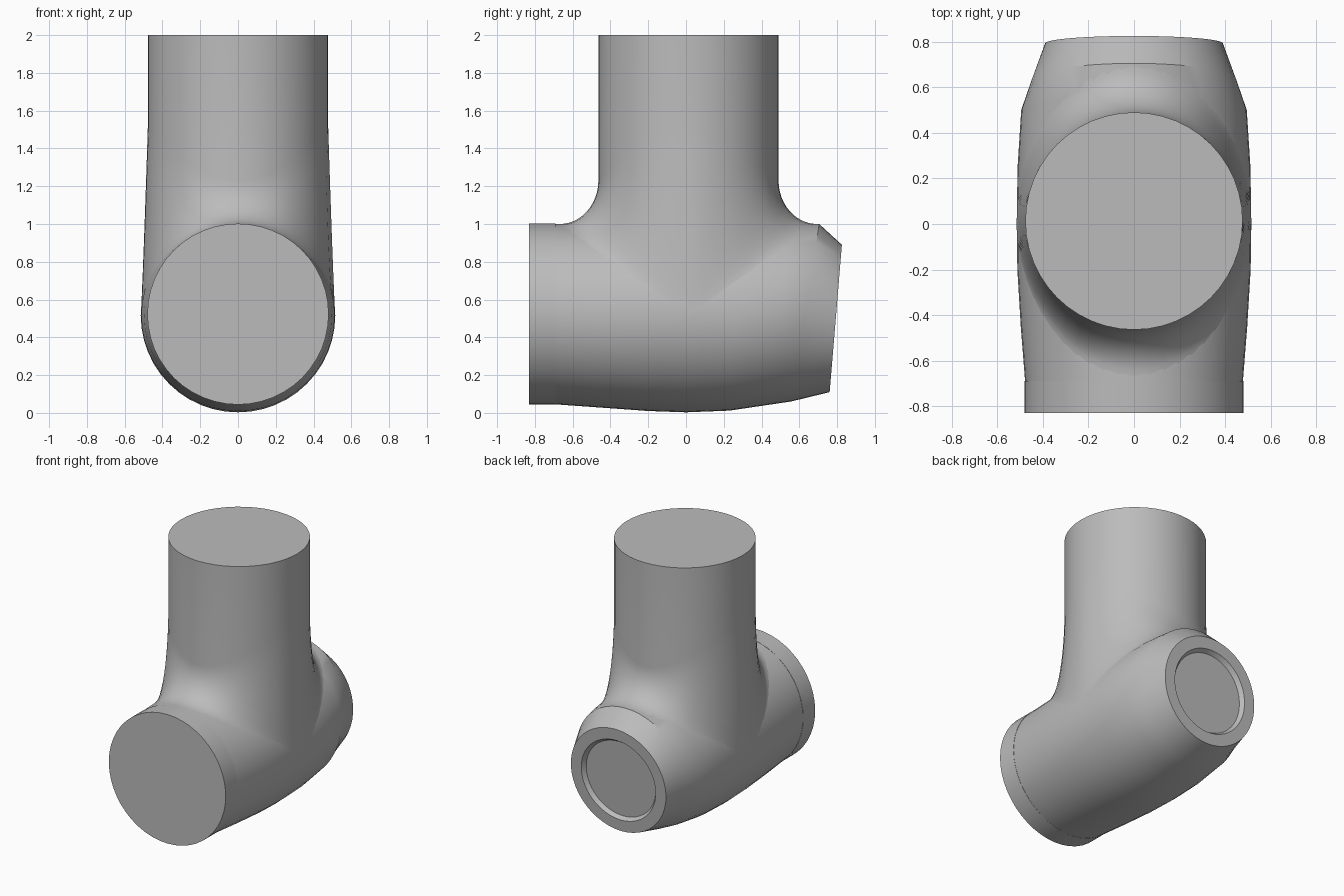
import bpy, bmesh, math
from mathutils import Vector
from mathutils.bvhtree import BVHTree

cube = bpy.data.objects.get("Cube")
if cube:
    bpy.data.objects.remove(cube)

SIDES = 48
ANGLES = [2 * math.pi * i / SIDES for i in range(SIDES)]

grey = bpy.data.materials.new("plain grey")
grey.use_nodes = True
colour = (0.5, 0.5, 0.5, 1)
grey.diffuse_color = colour
grey.node_tree.nodes["Principled BSDF"].inputs["Base Color"].default_value = colour


def loft(name, rings):
    """Skin a list of point rings, cap both ends and shade smooth."""
    bm = bmesh.new()
    loops = [[bm.verts.new(p) for p in ring] for ring in rings]
    for a, b in zip(loops, loops[1:]):
        for i in range(SIDES):
            j = (i + 1) % SIDES
            bm.faces.new((a[i], a[j], b[j], b[i]))
    bm.faces.new(loops[0])
    bm.faces.new(loops[-1])
    bmesh.ops.recalc_face_normals(bm, faces=bm.faces)
    mesh = bpy.data.meshes.new(name)
    bm.to_mesh(mesh)
    bm.free()
    mesh.materials.append(grey)
    obj = bpy.data.objects.new(name, mesh)
    bpy.context.collection.objects.link(obj)
    bpy.ops.object.select_all(action="DESELECT")
    bpy.context.view_layer.objects.active = obj
    obj.select_set(True)
    bpy.ops.object.shade_smooth_by_angle(angle=math.radians(32))
    return obj


def section(y, half_x, bottom, top, slant=0):
    """Upright oval across the body, leaning along y by its slant."""
    mid, half_z = (bottom + top) / 2, (top - bottom) / 2
    return [Vector((half_x * math.cos(a), y + slant * half_z * math.sin(a),
                    mid + half_z * math.sin(a))) for a in ANGLES]


# Horizontal body, swelling in the middle, with a slanted recessed back end
body_rings = [
    section(-0.69, 0.478, 0.045, 1.0),
    section(-0.45, 0.497, 0.028, 1.0),
    section(-0.2, 0.512, 0.01, 1.02),
    section(0, 0.515, 0.003, 1.03),
    section(0.25, 0.511, 0.012, 1.02, 0.04),
    section(0.5, 0.495, 0.045, 1.0, 0.1),
    section(0.63, 0.45, 0.06, 1.0, 0.16),
    section(0.793, 0.39, 0.11, 0.89, 0.083),
    section(0.793, 0.305, 0.195, 0.805, 0.083),
    section(0.763, 0.285, 0.215, 0.785, 0.083),
]
body = loft("body", body_rings)

# Front collar
loft("front_collar", [section(y, 0.48, 0.044, 1.002) for y in (-0.83, -0.69)])

# Upright neck, flowing into the body through a fillet
graph = bpy.context.evaluated_depsgraph_get()
skin = BVHTree.FromObject(body, graph)
NECK_Y, NECK_R, STEPS = 0.013, 0.477, 12


def neck_line(a):
    """Points from the neck's top edge down to the body at one angle."""
    c, s = math.cos(a), math.sin(a)
    x, y = NECK_R * c, NECK_Y + NECK_R * s
    start = Vector((x, y, 1.23 + 0.3 * c * c))
    corner = Vector((x, y, 0.52 + 0.48 * math.sqrt(1 - (x / 0.515) ** 2)))
    guess = Vector((0.515 * c, NECK_Y + 0.68 * s, 0.52 + 0.48 * abs(s)))
    foot, normal = skin.find_nearest(guess)[:2]
    corner -= normal * (corner - foot).dot(normal)
    h1, h2 = start.lerp(corner, 0.55), foot.lerp(corner, 0.55)
    line = [Vector((x, y, 2))]
    for k in range(STEPS + 1):
        t = k / STEPS
        u = 1 - t
        line.append(u**3 * start + 3 * u * u * t * h1
                    + 3 * u * t * t * h2 + t**3 * foot)
    line.append(foot - normal * 0.03)
    return line


loft("neck", list(zip(*[neck_line(a) for a in ANGLES])))
